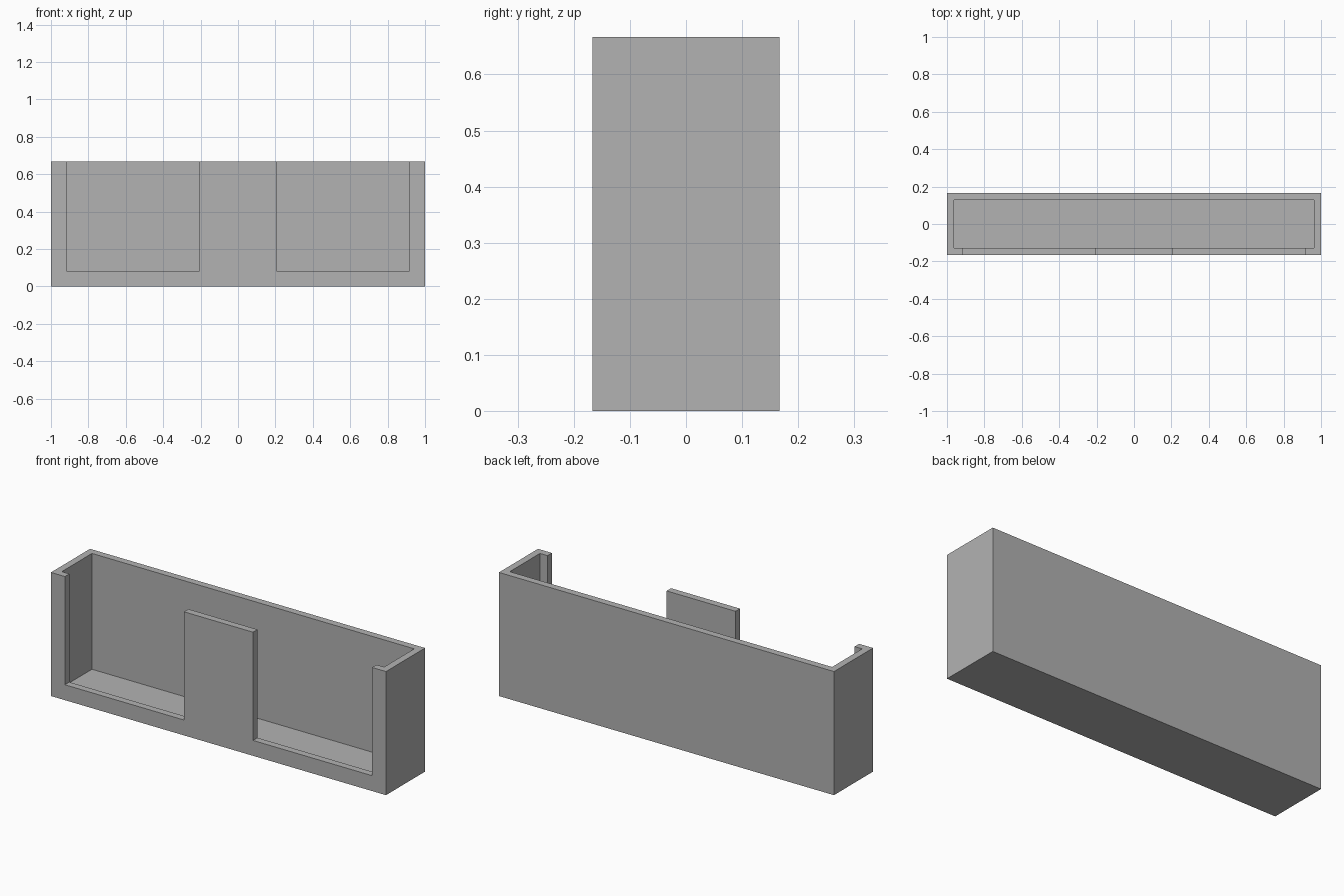
import bpy

default = bpy.data.objects.get("Cube")
if default:
    bpy.data.objects.remove(default, do_unlink=True)

W, D, H = 2.0, 0.333, 0.667       # outer size of the tray
WALL = 0.038                      # wall thickness
FLOOR = 0.042                     # inside floor height
SILL = 0.083                      # bottom edge of the front openings
OPEN_IN, OPEN_OUT = 0.206, 0.917  # sides of each front opening


def box(name, low, high):
    """Axis-aligned box between two corners."""
    bpy.ops.mesh.primitive_cube_add(size=1)
    obj = bpy.context.object
    obj.name = name
    for v in obj.data.vertices:
        v.co = [h if c > 0 else l for c, l, h in zip(v.co, low, high)]
    return obj


def cut(target, cutter):
    """Subtract the cutter from the target and discard it."""
    mod = target.modifiers.new("cut", "BOOLEAN")
    mod.operation = "DIFFERENCE"
    mod.solver = "EXACT"
    mod.object = cutter
    bpy.context.view_layer.objects.active = target
    bpy.ops.object.modifier_apply(modifier=mod.name)
    bpy.data.objects.remove(cutter, do_unlink=True)


# Plain grey material
grey = bpy.data.materials.new("grey")
grey.use_nodes = True
colour = (0.448, 0.448, 0.448, 1)
grey.diffuse_color = colour
grey.node_tree.nodes["Principled BSDF"].inputs["Base Color"].default_value = colour

# Outer block of the holder
tray = box("open_tray", (-W / 2, -D / 2, 0), (W / 2, D / 2, H))

# Hollow interior, open at the top
cut(tray, box("cavity_cutter",
              (-W / 2 + WALL, -D / 2 + WALL, FLOOR),
              (W / 2 - WALL, D / 2 - WALL, H + 1)))

# Two openings in the front wall, leaving a centre panel and corner posts
for side in (-1, 1):
    x0, x1 = sorted((side * OPEN_IN, side * OPEN_OUT))
    cut(tray, box("opening_cutter", (x0, -D, SILL), (x1, 0, H + 1)))

tray.data.materials.clear()
tray.data.materials.append(grey)
